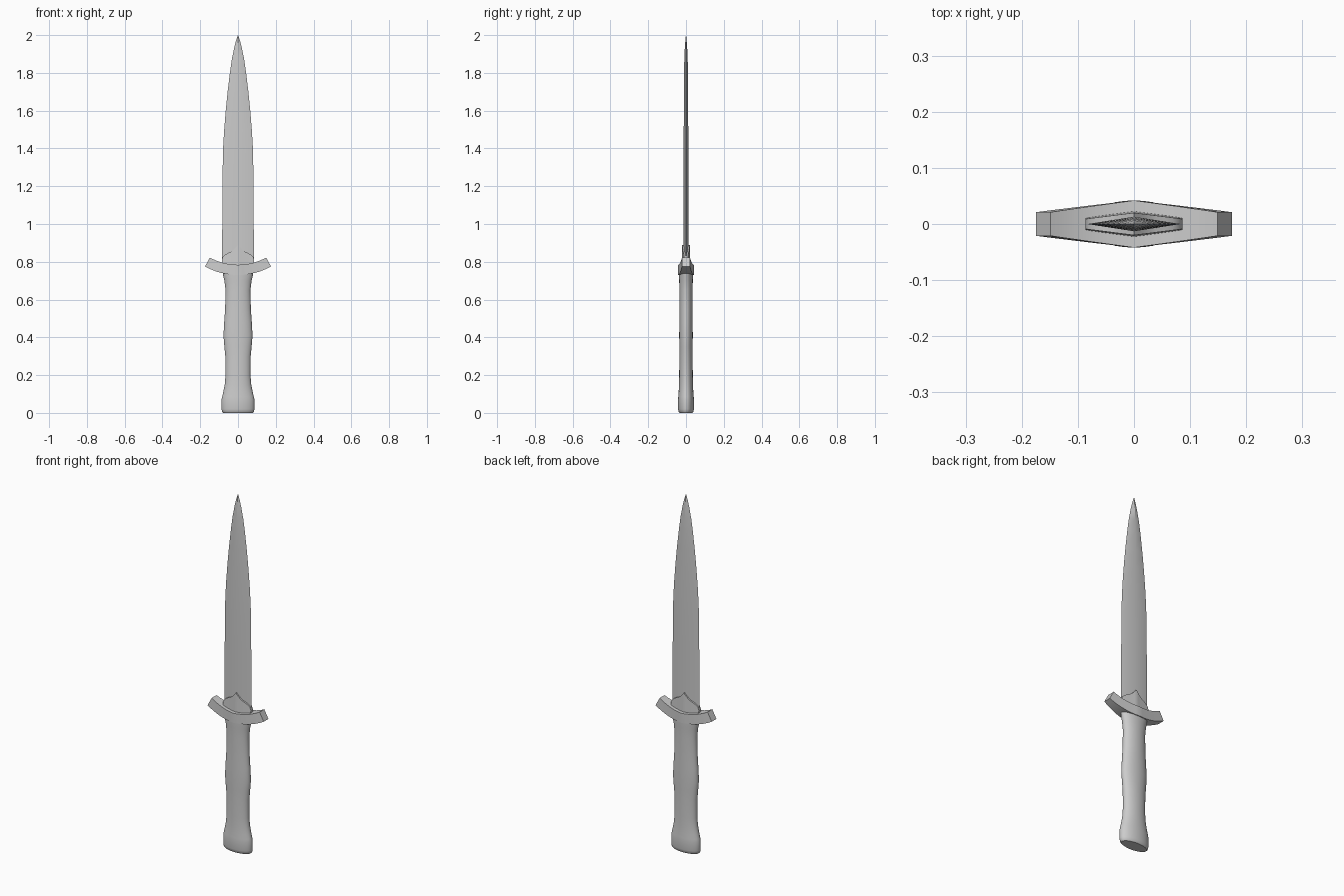
import bpy, bmesh, math
from math import sin, cos, pi

if "Cube" in bpy.data.objects:
    bpy.data.objects.remove(bpy.data.objects["Cube"])


def loft(name, rings, angle=30):
    """Skin a list of equal-length vertex rings and cap both ends."""
    bm = bmesh.new()
    loops = [[bm.verts.new(p) for p in ring] for ring in rings]
    n = len(loops[0])
    for a, b in zip(loops, loops[1:]):
        for i in range(n):
            j = (i + 1) % n
            bm.faces.new((a[i], a[j], b[j], b[i]))
    bm.faces.new(loops[0][::-1])
    bm.faces.new(loops[-1])
    bmesh.ops.remove_doubles(bm, verts=bm.verts, dist=1e-5)
    bmesh.ops.recalc_face_normals(bm, faces=bm.faces)
    me = bpy.data.meshes.new(name)
    bm.to_mesh(me)
    bm.free()
    ob = bpy.data.objects.new(name, me)
    bpy.context.collection.objects.link(ob)
    bpy.ops.object.select_all(action='DESELECT')
    ob.select_set(True)
    bpy.context.view_layer.objects.active = ob
    bpy.ops.object.shade_smooth_by_angle(angle=math.radians(angle))
    return ob


# Blade: diamond section (z, half width, half thickness)
blade = [(0.76, .084, .013), (1.1, .083, .013), (1.3, .081, .013),
         (1.4, .079, .0125), (1.5, .073, .012), (1.6, .065, .0115),
         (1.7, .055, .011), (1.8, .043, .0105), (1.87, .033, .009),
         (1.93, .021, .0065), (1.97, .011, .0035), (2.0, .001, .0005)]
loft("blade", [[(w, 0, z), (0, t, z), (-w, 0, z), (0, -t, z)]
               for z, w, t in blade])

# Grip and pommel: oval section (z, half width, half depth)
grip = [(0.0, .078, .034), (0.006, .084, .039), (0.02, .087, .042),
        (0.07, .087, .042), (0.085, .084, .041), (0.11, .078, .039),
        (0.15, .070, .037), (0.2, .066, .036), (0.3, .067, .035),
        (0.35, .072, .035), (0.41, .077, .036), (0.48, .073, .035),
        (0.55, .068, .035), (0.65, .066, .035), (0.70, .072, .036),
        (0.725, .078, .037), (0.75, .082, .037)]
N = 32
loft("grip", [[(w * cos(2 * pi * i / N), d * sin(2 * pi * i / N), z)
               for i in range(N)] for z, w, d in grip], 40)

# Crossguard: rectangular section swept along an upward arc, thinner at ends
rings = []
for k in range(-8, 9):
    a = math.radians(28.8) * k / 8
    lo, hi = [(r * sin(a), 1.093 - r * cos(a)) for r in (.363, .309)]
    y = .042 - .021 * abs(k) / 8
    rings.append([(lo[0], -y, lo[1]), (hi[0], -y, hi[1]),
                  (hi[0], y, hi[1]), (lo[0], y, lo[1])])
loft("crossguard", rings)

# Collar at the blade root: peaked top outline (x, top z), mirrored
half = [(0, .89), (.012, .876), (.025, .862), (.04, .852), (.055, .845),
        (.07, .836), (.08, .827), (.086, .812)]
outline = [(-x, z) for x, z in half[:0:-1]] + half
rings = []
for x, z in outline:
    y = .02 - .011 * abs(x) / .086
    rings.append([(x, -y - .003, .765), (x, -y, z), (x, y, z), (x, y + .003, .765)])
loft("collar", rings)
